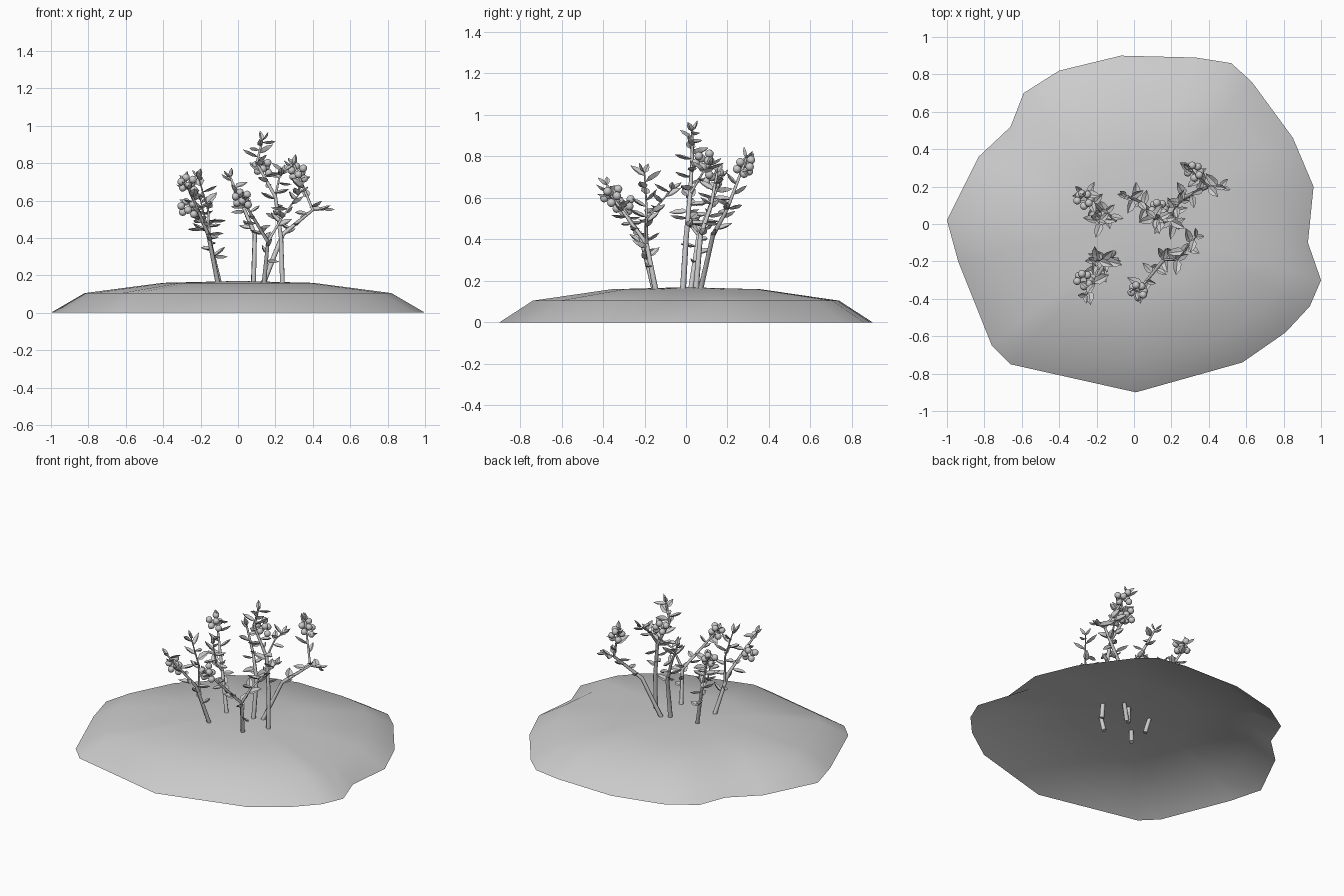
import bpy, bmesh, math, random
from mathutils import Vector, Matrix

random.seed(4)
cube = bpy.data.objects.get("Cube")
if cube:
    bpy.data.objects.remove(cube, do_unlink=True)

grey = bpy.data.materials.new("plain_grey")
grey.use_nodes = True
grey.diffuse_color = (0.6, 0.6, 0.6, 1)
grey.node_tree.nodes["Principled BSDF"].inputs["Base Color"].default_value = grey.diffuse_color


def link(name, data):
    data.materials.append(grey)
    bpy.context.collection.objects.link(bpy.data.objects.new(name, data))


def link_mesh(name, bm, smooth):
    mesh = bpy.data.meshes.new(name)
    for face in bm.faces:
        face.smooth = smooth
    bm.to_mesh(mesh)
    bm.free()
    link(name, mesh)


def add_mound():
    """Irregular outline scaled inward into rings, left open below."""
    outline = [(-1, .02), (-.83, .36), (-.66, .52), (-.59, .7), (-.4, .82), (-.07, .9),
               (.33, .89), (.52, .86), (.63, .76), (.85, .46), (.96, .2), (.93, -.1),
               (1, -.3), (.94, -.44), (.81, -.58), (.58, -.74), (.01, -.9),
               (-.66, -.75), (-.76, -.65), (-.94, -.2)]
    bm = bmesh.new()
    rings = [[bm.verts.new((x * scale, y * scale, z)) for x, y in outline]
             for scale, z in ((1, 0), (.82, .105), (.4, .16))]
    peak = bm.verts.new((0, 0, .17))
    for i in range(len(outline)):
        for lower, upper in zip(rings, rings[1:]):
            bm.faces.new((lower[i], lower[i - 1], upper[i - 1], upper[i]))
        bm.faces.new((rings[-1][i], rings[-1][i - 1], peak))
    link_mesh("ground_mound", bm, True)


def add_leaf(bm, base, direction, length):
    """Pointed leaf, creased along the middle and closed underneath."""
    d = direction.normalized()
    side = d.cross(Vector((0, 0, 1))).normalized()
    side = Matrix.Rotation(random.uniform(-.6, .6), 3, d) @ side
    up = side.cross(d)
    root, tip = bm.verts.new(base), bm.verts.new(base + d * length)
    top = [bm.verts.new(base + (d * t - up * .05) * length) for t in (.35, .7)]
    under = [bm.verts.new(v.co - up * .006) for v in top]
    for s in (1, -1):
        edge = [bm.verts.new(base + (d * t + side * s * w + up * .04) * length)
                for t, w in ((.3, .24), (.65, .2))]
        for spine, keep in ((top, s > 0), (under, s < 0)):
            for face in ((root, edge[0], spine[0]),
                         (spine[0], edge[0], edge[1], spine[1]),
                         (spine[1], edge[1], tip)):
                bm.faces.new(face if keep else face[::-1])


def add_leaves(name, points, start, count):
    """Leaves spread along a stem, turning by the golden angle."""
    bm = bmesh.new()
    for k in range(count):
        t = (start + (1 - start) * (k + .5) / count) * (len(points) - 1)
        i = int(t)
        a = k * 2.4 + random.uniform(-.4, .4)
        along = (points[i + 1] - points[i]).normalized()
        out = Vector((math.cos(a), math.sin(a), random.uniform(-.35, .5)))
        add_leaf(bm, points[i].lerp(points[i + 1], t - i), out + along * .3,
                 random.uniform(.065, .1))
    # A pair of small leaves at the tip
    for s in (-.5, .5):
        add_leaf(bm, points[-1], along + Vector((s, -s, .1)), .06)
    link_mesh(name + "_leaves", bm, False)


def add_berries(name, centre):
    """Small balls packed around a centre."""
    bm = bmesh.new()
    for k in range(7):
        a = k * 2.4
        offset = Vector((math.cos(a) * .034, math.sin(a) * .034, (k - 3) * .011))
        bmesh.ops.create_icosphere(bm, subdivisions=2, radius=.021,
                                   matrix=Matrix.Translation(centre + offset))
    link_mesh(name + "_berries", bm, True)


def grow(name, *path, leaves, start=.3, thick=.015, berries=None):
    """Tapered stem with its leaves, and berries offset from its tip."""
    points = [Vector(p) for p in path]
    curve = bpy.data.curves.new(name, "CURVE")
    curve.dimensions = "3D"
    curve.bevel_depth = thick
    curve.bevel_resolution = 1
    curve.use_fill_caps = True
    spline = curve.splines.new("POLY")
    spline.points.add(len(points) - 1)
    for i, (node, p) in enumerate(zip(spline.points, points)):
        node.co = (*p, 1)
        node.radius = 1 - .6 * i / (len(points) - 1)
    link(name, curve)
    add_leaves(name, points, start, leaves)
    if berries:
        add_berries(name, points[-1] + Vector(berries))


add_mound()

# Right side plants
grow("right_back_stem", (-.08, .01, .07), (-.16, .06, .42), (-.28, .17, .7),
     leaves=14, berries=(.01, -.04, -.01))
grow("right_back_twig", (-.16, .06, .42), (-.17, .01, .48), (-.2, .02, .6),
     leaves=6, thick=.008)
grow("right_front_stem", (-.09, -.13, .07), (-.16, -.22, .42), (-.26, -.38, .66),
     leaves=12, berries=(-.01, .08, -.1))
grow("right_front_twig", (-.15, -.2, .37), (-.16, -.19, .55), (-.21, -.2, .72),
     leaves=8, thick=.008)

# Tall plant and its neighbour in the centre
grow("tall_stem", (.24, -.02, .07), (.23, 0, .4), (.2, .02, .62), (.1, .03, .8), (.13, .03, .92),
     leaves=17, berries=(0, .05, -.14))
grow("tall_twig", (.2, .02, .62), (.22, .08, .72), (.25, .12, .76), leaves=5, thick=.007)
grow("centre_stem", (.08, .04, .07), (.09, .07, .42), (.03, .12, .56), (-.04, .15, .72),
     leaves=10)

# Left side plants
grow("left_back_stem", (.1, .05, .07), (.24, .13, .42), (.4, .2, .55), (.3, .29, .79),
     leaves=10, berries=(.02, -.01, -.04))
grow("left_back_twig", (.4, .2, .55), (.46, .2, .55), leaves=2, thick=.007)
grow("left_front_stem", (.13, -.13, .07), (.16, -.19, .38), (.02, -.36, .61),
     leaves=11, berries=(0, 0, 0))
grow("left_front_twig", (.16, -.19, .38), (.23, -.19, .5), (.33, -.07, .64),
     leaves=8, thick=.009)
